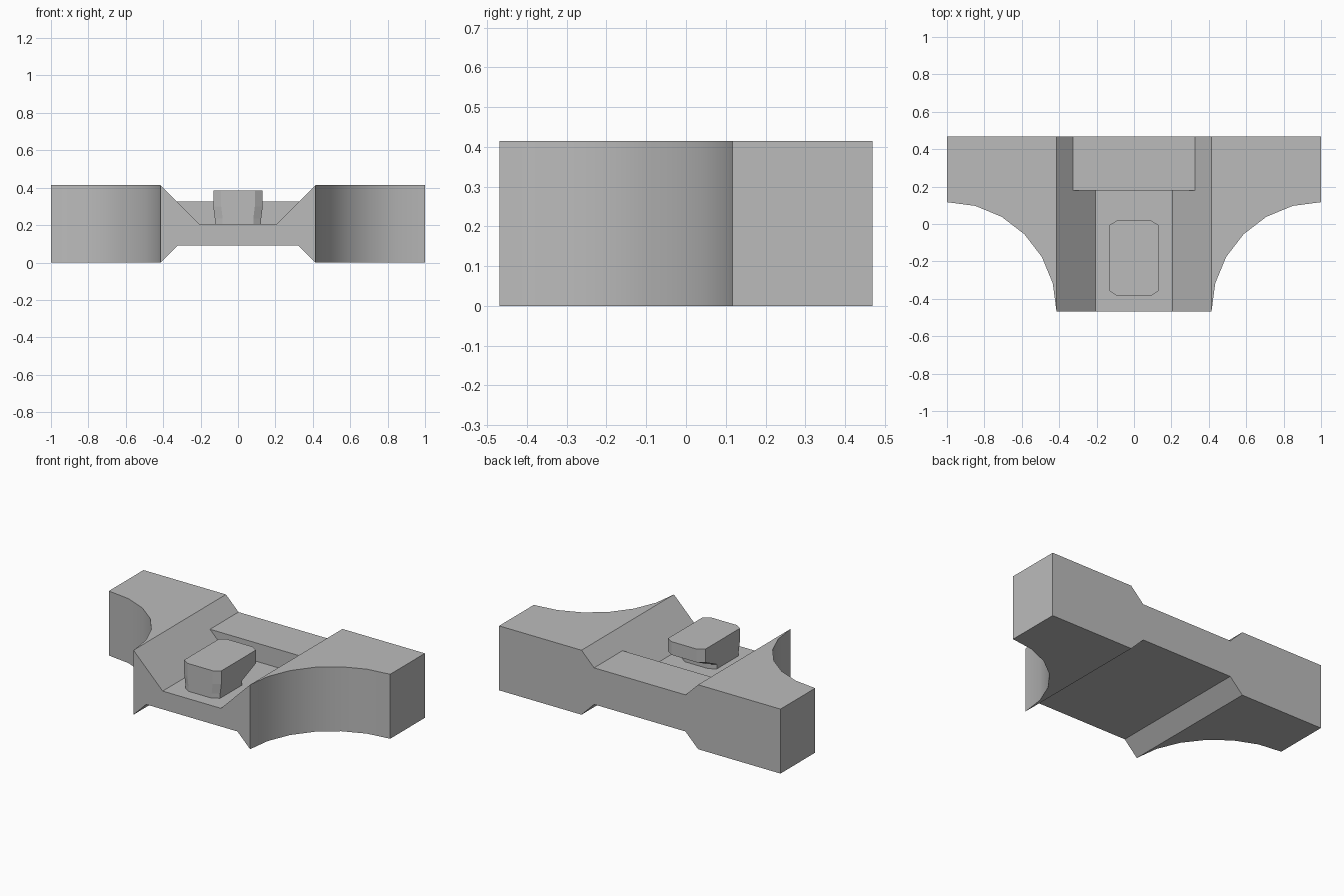
import bpy, bmesh, math
from mathutils import Vector

if "Cube" in bpy.data.objects:
    bpy.data.objects.remove(bpy.data.objects["Cube"], do_unlink=True)

EDGE = math.sqrt(2) - 1      # half width of the channel, also the body height
RADIUS = 1 - EDGE            # side scoops
HALF_Y = 0.469
FLOOR = EDGE / 2             # channel floor height
LEDGE = 0.325
RECESS = 0.09                # underside recess depth
STEP_Y = 0.18

grey = bpy.data.materials.new("plain grey")
grey.use_nodes = True
grey.diffuse_color = (0.5, 0.5, 0.5, 1)
grey.node_tree.nodes["Principled BSDF"].inputs["Base Color"].default_value = (0.5, 0.5, 0.5, 1)


def loft(name, rings):
    """Closed solid through rings of equal point count."""
    bm = bmesh.new()
    loops = [[bm.verts.new(p) for p in ring] for ring in rings]
    n = len(loops[0])
    for a, b in zip(loops, loops[1:]):
        for i in range(n):
            j = (i + 1) % n
            bm.faces.new((a[i], a[j], b[j], b[i]))
    bm.faces.new(loops[0])
    bm.faces.new(loops[-1])
    bmesh.ops.recalc_face_normals(bm, faces=bm.faces)
    mesh = bpy.data.meshes.new(name)
    bm.to_mesh(mesh)
    bm.free()
    mesh.materials.append(grey)
    obj = bpy.data.objects.new(name, mesh)
    bpy.context.collection.objects.link(obj)
    return obj


def trapezoid(name, half_a, z_a, half_b, z_b, y0, y1):
    """Trapezoid section in x and z, run along y."""
    section = [(-half_a, z_a), (half_a, z_a), (half_b, z_b), (-half_b, z_b)]
    return loft(name, [[(x, y, z) for x, z in section] for y in (y0, y1)])


def select_only(obj):
    bpy.ops.object.select_all(action='DESELECT')
    obj.select_set(True)
    bpy.context.view_layer.objects.active = obj


def cut(obj, cutter):
    cutter.hide_render = True
    mod = obj.modifiers.new("cut", 'BOOLEAN')
    mod.operation = 'DIFFERENCE'
    mod.solver = 'EXACT'
    mod.object = cutter
    select_only(obj)
    bpy.ops.object.modifier_apply(modifier=mod.name)
    bpy.data.objects.remove(cutter, do_unlink=True)


# Body: plan outline with a quarter-circle scoop on each side
scoop = []
for i in range(7):
    a = math.radians(15 * i)
    scoop.append((1 - RADIUS * math.cos(a), -HALF_Y + RADIUS * math.sin(a)))
outline = scoop + [(1, HALF_Y), (-1, HALF_Y)] + [(-x, y) for x, y in reversed(scoop)]
body = loft("body", [[(x, y, z) for x, y in outline] for z in (0, EDGE)])

# Sloped channel on top and shallow recess below
cut(body, trapezoid("channel_cutter", FLOOR, FLOOR, EDGE + 0.1, EDGE + 0.1, -1, 1))
cut(body, trapezoid("recess_cutter", EDGE - RECESS, RECESS, EDGE + 0.1, -0.1, -1, 1))
select_only(body)
bpy.ops.object.shade_smooth_by_angle(angle=math.radians(25))

# Raised ledge filling the back of the channel
trapezoid("back_ledge", FLOOR, FLOOR, LEDGE, LEDGE, STEP_Y, HALF_Y)


# Peg: chamfered block, undercut at the back
def peg_ring(half_x, front, back, z):
    cx, cy = 0.042, 0.027
    side = [(half_x - cx, front), (half_x, front + cy), (half_x, back - cy), (half_x - cx, back)]
    return [Vector((x, y, z)) for x, y in side + [(-x, y) for x, y in reversed(side)]]


loft("peg", [
    peg_ring(0.124, -0.385, -0.11, FLOOR),
    peg_ring(0.124, -0.385, -0.11, 0.236),
    peg_ring(0.132, -0.385, 0.02, 0.3),
    peg_ring(0.132, -0.385, 0.02, 0.385),
])
